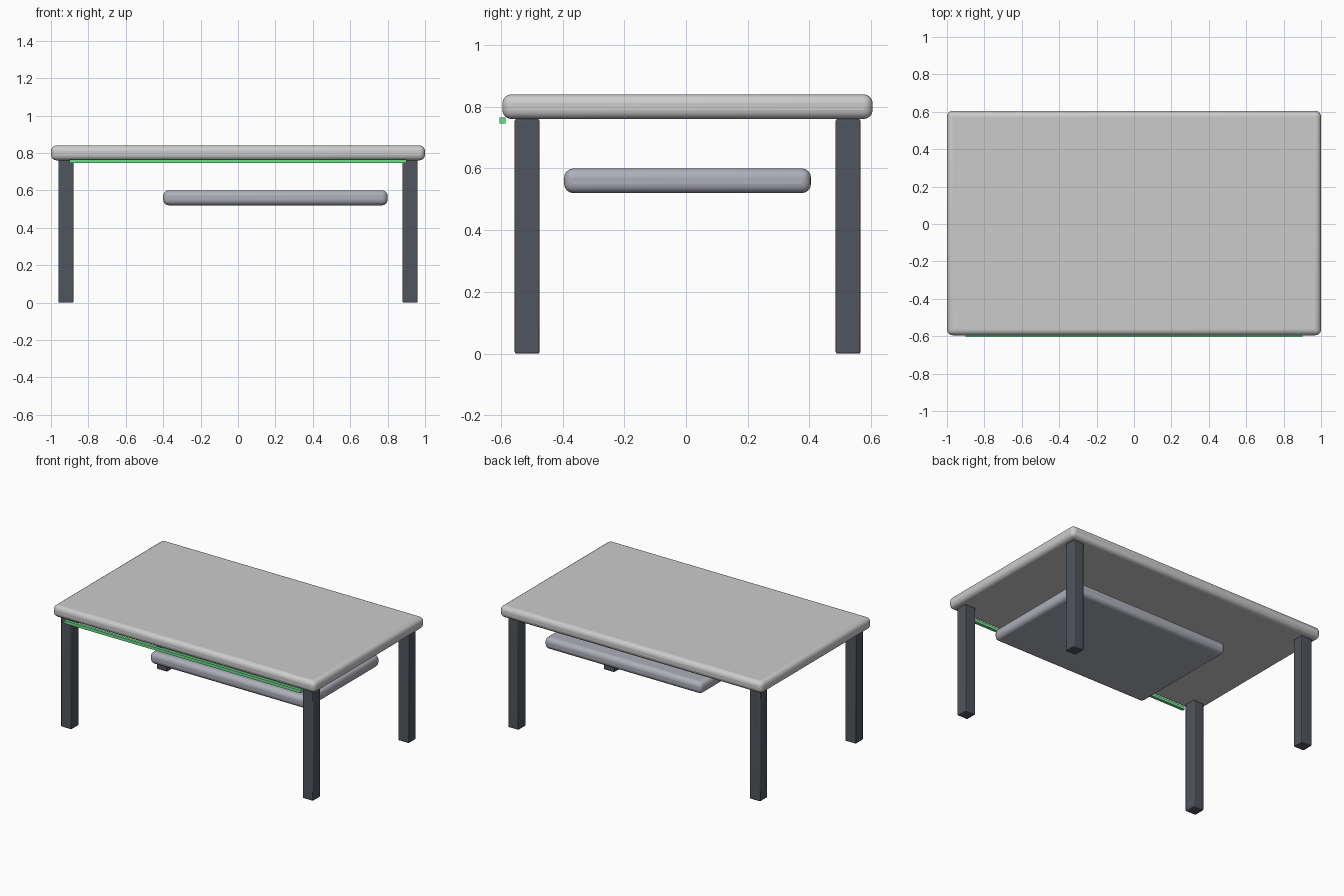
import bpy

if "Cube" in bpy.data.objects:
    bpy.data.objects.remove(bpy.data.objects["Cube"])


def material(name, color):
    mat = bpy.data.materials.new(name)
    mat.diffuse_color = (*color, 1)
    mat.use_nodes = True
    mat.node_tree.nodes["Principled BSDF"].inputs["Base Color"].default_value = mat.diffuse_color
    return mat


def box(name, center, size, mat, bevel=0.0, segments=4):
    bpy.ops.mesh.primitive_cube_add(size=1, location=center)
    obj = bpy.context.object
    obj.name = name
    obj.scale = size
    bpy.ops.object.transform_apply(location=False, rotation=False, scale=True)
    obj.data.materials.append(mat)
    if bevel:
        mod = obj.modifiers.new("Rounded edges", 'BEVEL')
        mod.width = bevel
        mod.segments = segments
        bpy.ops.object.shade_smooth_by_angle()
    return obj


light = material("light_grey", (0.72, 0.72, 0.74))
mid = material("mid_grey", (0.42, 0.43, 0.48))
dark = material("dark_grey", (0.08, 0.09, 0.11))
green = material("green", (0.15, 0.75, 0.25))

CY = 0.005  # table centre, offset by the strip in front

# Tabletop and the offset slab below it
box("tabletop", (0, CY, 0.80), (2.0, 1.2, 0.08), light, 0.03)
box("lower_shelf", (0.2, CY, 0.56), (1.2, 0.8, 0.08), mid, 0.03)

# Four square legs
for sx, side in ((-1, "left"), (1, "right")):
    for sy, end in ((-1, "front"), (1, "back")):
        box(f"{end}_{side}_leg", (sx * 0.92, CY + sy * 0.52, 0.38),
            (0.08, 0.08, 0.76), dark, 0.005, 2)

# Thin strip along the front edge
box("front_light_strip", (0, -0.595, 0.755), (1.8, 0.02, 0.02), green)
